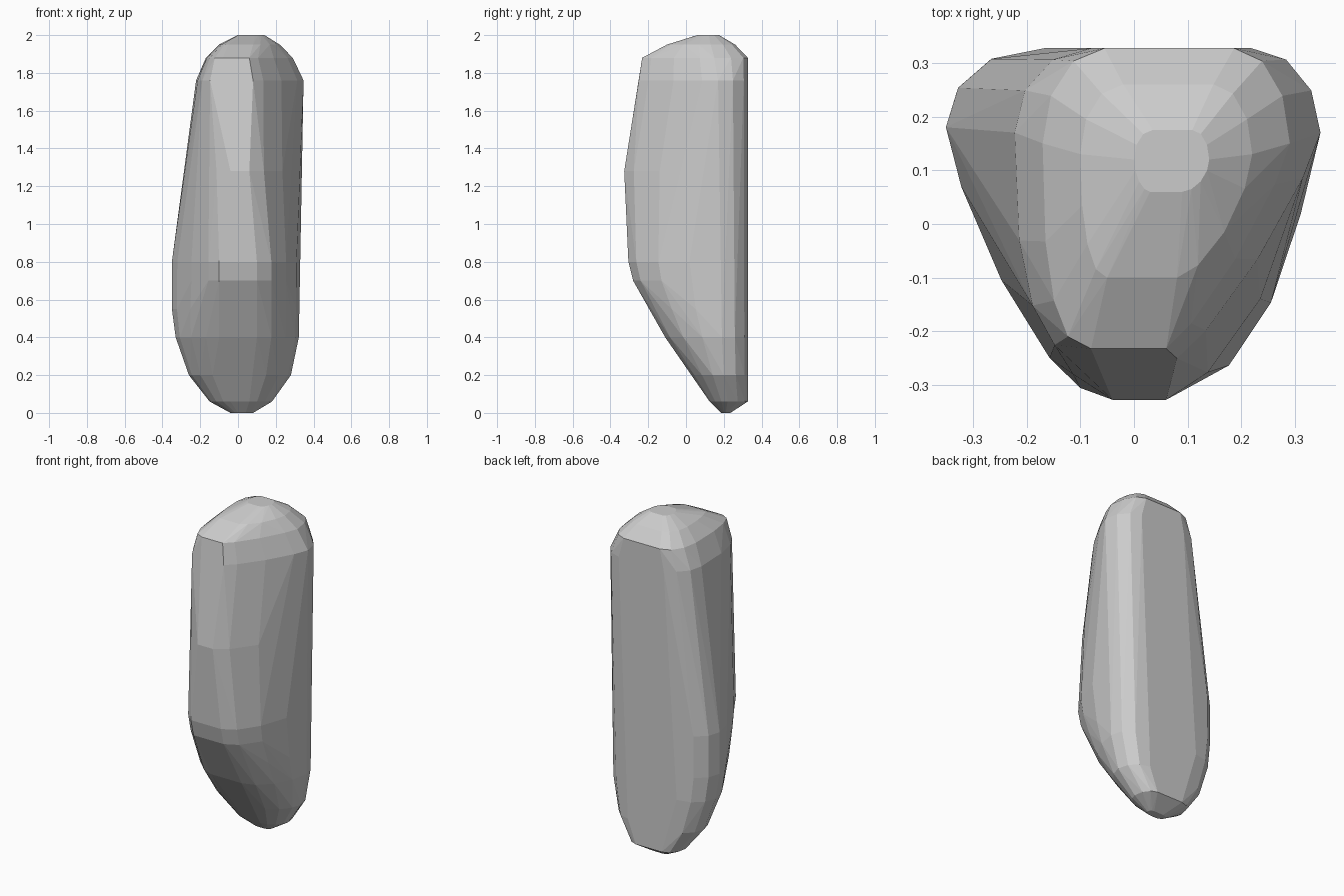
import bpy, bmesh, math

# Cross-sections from bottom to top:
# z, left x, right x, front y, back y, widest y, front edge x range, left/right corner roundness
SECTIONS = [
    (0.00, -0.04, 0.08, 0.185, 0.235, 0.21, 0.00, 0.04, 1.8, 1.8),
    (0.06, -0.15, 0.18, 0.125, 0.327, 0.22, -0.04, 0.06, 1.8, 1.8),
    (0.20, -0.26, 0.28, 0.03, 0.327, 0.20, -0.07, 0.08, 1.8, 1.8),
    (0.40, -0.33, 0.322, -0.11, 0.327, 0.19, -0.10, 0.10, 1.6, 1.8),
    (0.55, -0.35, 0.326, -0.195, 0.327, 0.18, -0.10, 0.10, 1.4, 1.8),
    (0.70, -0.35, 0.328, -0.28, 0.327, 0.18, -0.10, 0.10, 1.3, 1.75),
    (0.80, -0.35, 0.33, -0.305, 0.327, 0.18, -0.10, 0.10, 1.3, 1.75),
    (1.28, -0.285, 0.338, -0.327, 0.327, 0.18, -0.04, 0.06, 1.6, 1.5),
    (1.76, -0.222, 0.347, -0.25, 0.327, 0.17, -0.08, 0.08, 2.6, 1.2),
    (1.88, -0.17, 0.29, -0.232, 0.327, 0.15, -0.08, 0.06, 2.6, 1.2),
    (1.95, -0.10, 0.22, -0.10, 0.26, 0.13, -0.05, 0.08, 2.2, 1.5),
    (2.00, 0.00, 0.14, 0.06, 0.175, 0.12, 0.03, 0.09, 1.8, 1.8),
]


def corner(cx, cy, x, y, power, steps):
    """Points of a rounded corner from (x, cy) to (cx, y)."""
    for i in range(steps + 1):
        a = math.pi / 2 * i / steps
        u = max(math.cos(a), 0) ** (2 / power)
        v = max(math.sin(a), 0) ** (2 / power)
        yield cx + (x - cx) * u, cy + (y - cy) * v


# Faceted stone: hull stretched over the sections
bm = bmesh.new()
for z, xl, xr, yf, yb, ys, fl, fr, el, er in SECTIONS:
    mid = (xl + xr) / 2
    bl, br = mid + (xl - mid) * 0.5, mid + (xr - mid) * 0.55
    points = [*corner(fl, ys, xl, yf, el, 4), *corner(fr, ys, xr, yf, er, 4),
              *corner(bl, ys, xl, yb, 2.0, 3), *corner(br, ys, xr, yb, 2.0, 3)]
    for x, y in points:
        bm.verts.new((x, y, z))

bmesh.ops.remove_doubles(bm, verts=bm.verts, dist=0.002)
bmesh.ops.convex_hull(bm, input=bm.verts)
bmesh.ops.delete(bm, geom=[v for v in bm.verts if not v.link_faces], context='VERTS')

# Merge nearly coplanar triangles into larger flat facets
bmesh.ops.dissolve_limit(bm, angle_limit=math.radians(3), verts=bm.verts, edges=bm.edges)
bmesh.ops.recalc_face_normals(bm, faces=bm.faces)

mesh = bpy.data.meshes.new("standing_stone")
bm.to_mesh(mesh)
bm.free()
stone = bpy.data.objects.new("standing_stone", mesh)
bpy.context.collection.objects.link(stone)
